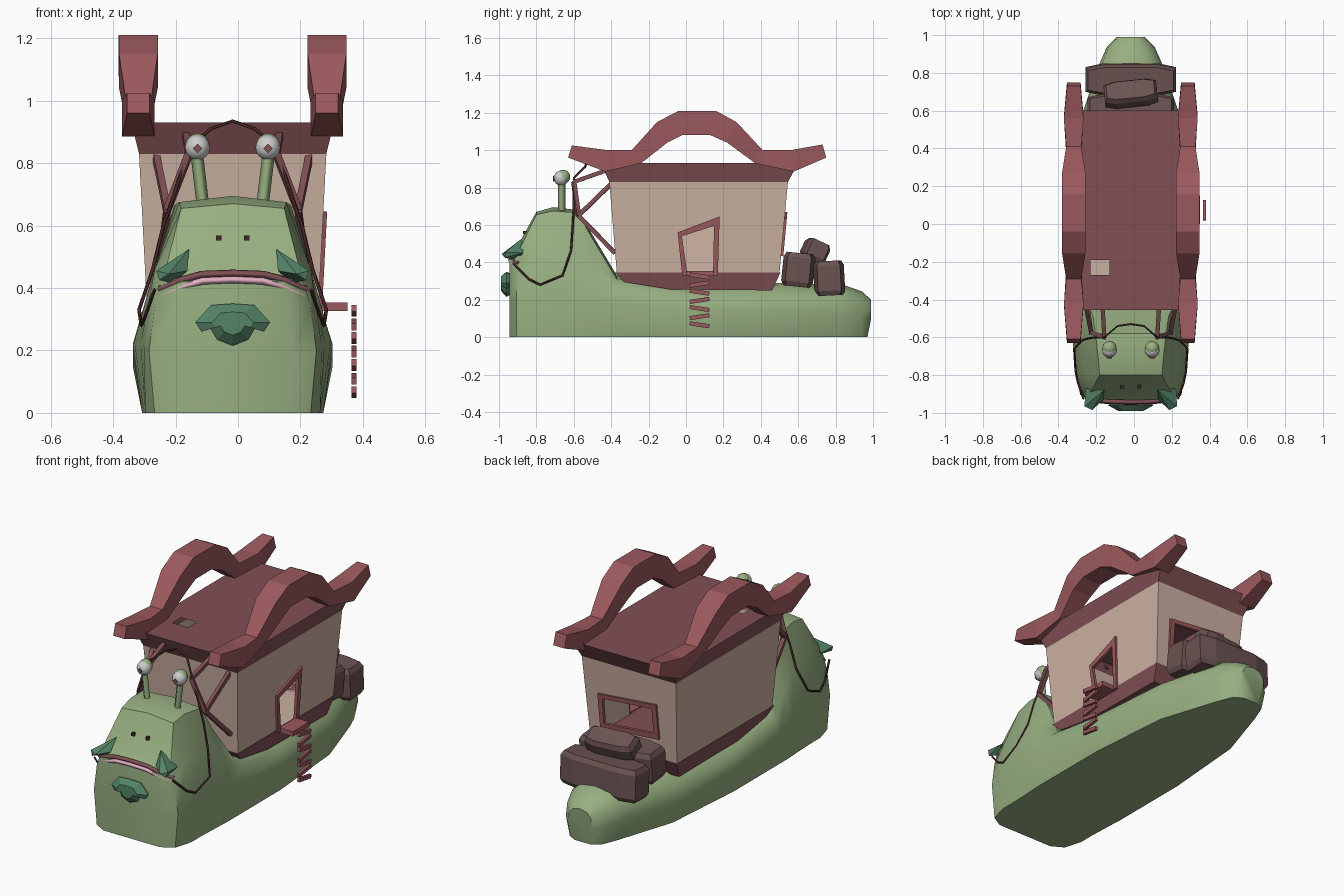
import bpy, bmesh, math
from mathutils import Vector

if "Cube" in bpy.data.objects:
    bpy.data.objects.remove(bpy.data.objects["Cube"])

C = -0.017  # centre line of the snail and house


def mat(name, r, g, b):
    m = bpy.data.materials.new(name)
    m.diffuse_color = (r, g, b, 1)
    m.use_nodes = True
    m.node_tree.nodes["Principled BSDF"].inputs["Base Color"].default_value = m.diffuse_color
    return m


GREEN = mat("skin", .31, .43, .22)
LEAF = mat("dark_leaf", .09, .23, .14)
TAN = mat("plaster", .60, .44, .36)
RED = mat("red_wood", .33, .10, .11)
ROOF = mat("roof_wood", .22, .08, .09)
BROWN = mat("luggage_brown", .15, .085, .085)
DARK = mat("leather", .06, .02, .02)
PINK = mat("lip_pink", .76, .44, .53)
WHITE = mat("eye_white", .7, .7, .7)


def finish(name, bm, material, smooth=None):
    bmesh.ops.recalc_face_normals(bm, faces=bm.faces[:])
    me = bpy.data.meshes.new(name)
    bm.to_mesh(me)
    bm.free()
    ob = bpy.data.objects.new(name, me)
    bpy.context.collection.objects.link(ob)
    me.materials.append(material)
    if smooth:
        bpy.ops.object.select_all(action='DESELECT')
        ob.select_set(True)
        bpy.context.view_layer.objects.active = ob
        bpy.ops.object.shade_smooth_by_angle(angle=math.radians(smooth))
    return ob


def loft(name, rings, material, smooth=None, caps=True):
    bm = bmesh.new()
    vs = [[bm.verts.new(p) for p in r] for r in rings]
    n = len(vs[0])
    for a, b in zip(vs, vs[1:]):
        for i in range(n):
            j = (i + 1) % n
            bm.faces.new((a[i], a[j], b[j], b[i]))
    if caps:
        bm.faces.new(vs[0])
        bm.faces.new(vs[-1])
    return finish(name, bm, material, smooth)


def rect(dx, y0, y1, z):
    return [(C - dx, y0, z), (C + dx, y0, z), (C + dx, y1, z), (C - dx, y1, z)]


def bar(name, p, q, w, material, h=None):
    p, q = Vector(p), Vector(q)
    rot = (q - p).to_track_quat('Z', 'Y')
    h = h or w
    sq = [Vector((a * w / 2, b * h / 2, 0)) for a, b in ((-1, -1), (1, -1), (1, 1), (-1, 1))]
    return loft(name, [[e + rot @ s for s in sq] for e in (p, q)], material)


def cord(name, pts, radius, material):
    cu = bpy.data.curves.new(name, 'CURVE')
    cu.dimensions, cu.bevel_depth, cu.bevel_resolution, cu.use_fill_caps = '3D', radius, 0, True
    sp = cu.splines.new('POLY')
    sp.points.add(len(pts) - 1)
    for v, p in zip(sp.points, pts):
        v.co = (*p, 1)
    cu.materials.append(material)
    bpy.context.collection.objects.link(bpy.data.objects.new(name, cu))


def mirrored_path(half):
    return [(C - x, y, z) for x, y, z in reversed(half[1:])] + [(C + x, y, z) for x, y, z in half]


def panels(name, quads, material):
    """Flat quads, each optionally pierced by a four-cornered hole."""
    bm = bmesh.new()
    for outer, hole in quads:
        o = [bm.verts.new(p) for p in outer]
        if not hole:
            bm.faces.new(o)
            continue
        h = [bm.verts.new(p) for p in hole]
        for i in range(4):
            j = (i + 1) % 4
            bm.faces.new((o[i], o[j], h[j], h[i]))
    bmesh.ops.remove_doubles(bm, verts=bm.verts[:], dist=1e-5)
    return finish(name, bm, material)


def ball(name, pos, r, material):
    bm = bmesh.new()
    bmesh.ops.create_uvsphere(bm, u_segments=12, v_segments=8, radius=r)
    bmesh.ops.translate(bm, verts=bm.verts[:], vec=pos)
    return finish(name, bm, material, 60)


# snail body: y, base, middle, mid z, shoulder, shoulder z, top edge, edge z, crown z
sections = [
    (-.945, .18, .19, .18, .18, .33, .16, .42, .43),
    (-.905, .25, .268, .20, .25, .34, .22, .44, .48),
    (-.80, .28, .285, .22, .25, .46, .165, .655, .67),
    (-.71, .28, .295, .22, .25, .46, .172, .675, .695),
    (-.58, .285, .315, .23, .25, .46, .187, .665, .68),
    (-.49, .29, .32, .22, .27, .38, .20, .51, .53),
    (-.37, .29, .32, .19, .295, .27, .25, .31, .33),
    (0, .29, .32, .15, .29, .22, .20, .265, .28),
    (.5, .25, .285, .14, .25, .22, .16, .28, .29),
    (.84, .14, .17, .13, .155, .21, .10, .265, .28),
    (.94, .10, .125, .11, .115, .19, .07, .23, .245),
    (.99, .05, .075, .10, .07, .16, .045, .19, .20)]
rings = []
for y, b, m, mz, s, sz, t, tz, cz in sections:
    half = [(b, 0), (m, mz), (s, sz), (t, tz)]
    back = .02 if y > .95 else 0  # foot tucks in under the tail tip
    rings.append([(C + x, y - (back if z == 0 else 0), z) for x, z in half] + [(C, y, cz)]
                 + [(C - x, y - (back if z == 0 else 0), z) for x, z in reversed(half)])
loft("snail_body", rings, GREEN, 42)

# mouth, nostrils, chin leaf
lip = [(0, -.943, .447), (.1, -.941, .443), (.165, -.935, .425), (.235, -.897, .395)]
cord("upper_lip", mirrored_path(lip), .012, ROOF)
cord("lower_lip", mirrored_path([(x * .96, y - .003, z - .02) for x, y, z in lip]), .012, PINK)
chin = [(0, .35), (.07, .345), (.12, .29), (.1, .26), (.07, .27), (.05, .235), (0, .215)]
chin += [(-x, z) for x, z in chin[-2:0:-1]]
loft("chin_leaf", [[(C + x * k, y, .29 + (z - .29) * k) for x, z in chin]
                   for k, y in ((.8, -.935), (1, -.96), (.55, -.99))], LEAF)

# paired face and harness parts
for s, side in ((-1, "left"), (1, "right")):
    def P(x, y, z):
        return (C + s * x, y, z)
    bm = bmesh.new()
    for p in ((.245, -.965, .455), (.235, -.97, .425), (.205, -.985, .445), (.14, -.88, .525),
              (.145, -.93, .455), (.24, -.87, .45), (.19, -.90, .415)):
        bm.verts.new(P(*p))
    bmesh.ops.convex_hull(bm, input=bm.verts[:])
    finish(side + "_cheek_leaf", bm, LEAF)
    bar(side + "_nostril", P(.045, -.872, .56), P(.045, -.845, .56), .017, DARK)
    cord(side + "_eye_stalk", [P(.095, -.665, .66), P(.115, -.665, .83)], .02, GREEN)
    ball(side + "_eyeball", P(.113, -.668, .85), .040, WHITE)
    ball(side + "_eyelid", P(.113, -.657, .857), .038, GREEN)
    bm = bmesh.new()
    bmesh.ops.create_cone(bm, segments=4, radius1=.015, radius2=.012, depth=.012, cap_ends=True)
    for v in bm.verts:
        v.co = Vector(P(.113, -.706, .847)) + Vector((v.co.x, v.co.z, v.co.y))
    finish(side + "_pupil", bm, ROOF)
    low, high = P(.21, -.575, .65), P(.14, -.60, .83)
    for i, (a, b) in enumerate(((low, high), (high, P(.15, -.43, .89)),
                                (low, P(.245, -.40, .82)), (low, P(.235, -.38, .45)))):
        bar(f"{side}_harness_strut_{i}", a, b, .022, ROOF)

# reins from the mouth corners over the harness
cord("reins", mirrored_path([
    (0, -.53, .935), (.07, -.54, .91), (.14, -.60, .85), (.19, -.60, .69), (.222, -.605, .6),
    (.256, -.615, .46), (.30, -.66, .33), (.292, -.78, .28), (.28, -.84, .31),
    (.25, -.925, .395)]), .006, DARK)

# house shell with door and window openings
lo, hi = rect(.275, -.37, .50, .345), rect(.30, -.41, .545, .83)


def on_side(y, z, out=0):
    return (C + .275 + .025 * (z - .345) / .485 + out, y, z)


def on_back(x, z, out=0):
    return (C + x, .50 + .045 * (z - .345) / .485 + out, z)


door = [(.005, .35), (.145, .35), (.15, .595), (-.022, .54)]
door_outer = [(-.02, .33), (.17, .33), (.18, .645), (-.045, .56)]
window = [(.175, .465), (-.145, .495), (-.14, .64), (.175, .615)]
window_outer = [(.20, .435), (-.175, .465), (-.17, .67), (.205, .635)]
holes = [None, [on_side(*p) for p in door], [on_back(*p) for p in window], None]
walls = [([lo[i], lo[(i + 1) % 4], hi[(i + 1) % 4], hi[i]], holes[i]) for i in range(4)]
panels("house_walls", walls + [(lo, None)], TAN)

# door and window frames
for name, inner, outer, place in (("door", door, door_outer, on_side),
                                  ("window", window, window_outer, on_back)):
    loft(name + "_frame", [[place(*p, d) for p in pts] for pts, d in
                           ((outer, 0), (outer, .012), (inner, .012), (inner, -.006))],
         RED, caps=False)

# roof with smoke hole, and tapered floor beam
top = rect(.325, -.455, .60, .93)
smoke = [(-.23, -.27, .93), (-.13, -.27, .93), (-.13, -.19, .93), (-.23, -.19, .93)]
panels("roof", [(top, smoke)] + [([hi[i], hi[(i + 1) % 4], top[(i + 1) % 4], top[i]], None)
                                 for i in range(4)], ROOF)
base = [(-.38, .345), (-.33, .295), (-.08, .255), (.46, .25), (.505, .345)]
loft("house_base", [[(C + x * (.278 if z > .3 else .262), y, z) for y, z in base]
                    for x in (-1, 1)], ROOF)

# arched roof beams: top y z, bottom y z, half width
beam = [(-.61, 1.025, -.63, .96, .036), (-.42, 1.0, -.43, .885, .052),
        (-.29, 1.0, -.24, .93, .04), (-.155, 1.15, -.10, 1.04, .062),
        (-.04, 1.21, -.02, 1.08, .063), (.16, 1.21, .13, 1.08, .063),
        (.27, 1.15, .22, 1.04, .062), (.41, 1.0, .37, .93, .04),
        (.56, 1.0, .575, .885, .052), (.73, 1.03, .75, .96, .036)]
for s, side in ((-1, "left"), (1, "right")):
    x = C + s * .302
    loft(side + "_roof_beam", [[(x - w, ty, tz), (x + w, ty, tz), (x + w, by, bz), (x - w, by, bz)]
                               for ty, tz, by, bz, w in beam], RED)

# door step and hanging ladder rungs
bar("door_step", (.26, .075, .34), (.35, .075, .34), .15, RED, .028)
for i in range(7):
    z, t = .327 - .0435 * i, (.008 if i % 2 else -.008)
    bar(f"ladder_rung_{i}", (.372, .02, z - t), (.372, .125, z + t), .016, RED, .022)

# luggage rolls behind the house: eight-sided plan with chamfered rims
for name, pos, size, tilt in (("front_luggage", (C, .60, .36), (.46, .17, .18), -6),
                              ("rear_luggage", (C, .765, .315), (.48, .165, .185), 3),
                              ("top_luggage", (C, .69, .46), (.28, .13, .11), -25)):
    X, Y, Z = (d / 2 for d in size)
    cx, cy = X * .4, Y * .25
    plan = [(X, Y - cy), (X - cx, Y), (cx - X, Y), (-X, Y - cy),
            (-X, cy - Y), (cx - X, -Y), (X - cx, -Y), (X, cy - Y)]
    ob = loft(name, [[(x * (1 - k / X), y * (1 - k / Y), z) for x, y in plan] for k, z in
                     ((.014, -Z), (0, .025 - Z), (0, Z - .025), (.014, Z))], BROWN)
    ob.location = pos
    ob.rotation_euler = (math.radians(tilt), 0, math.radians(6 if name[0] == "t" else 0))
